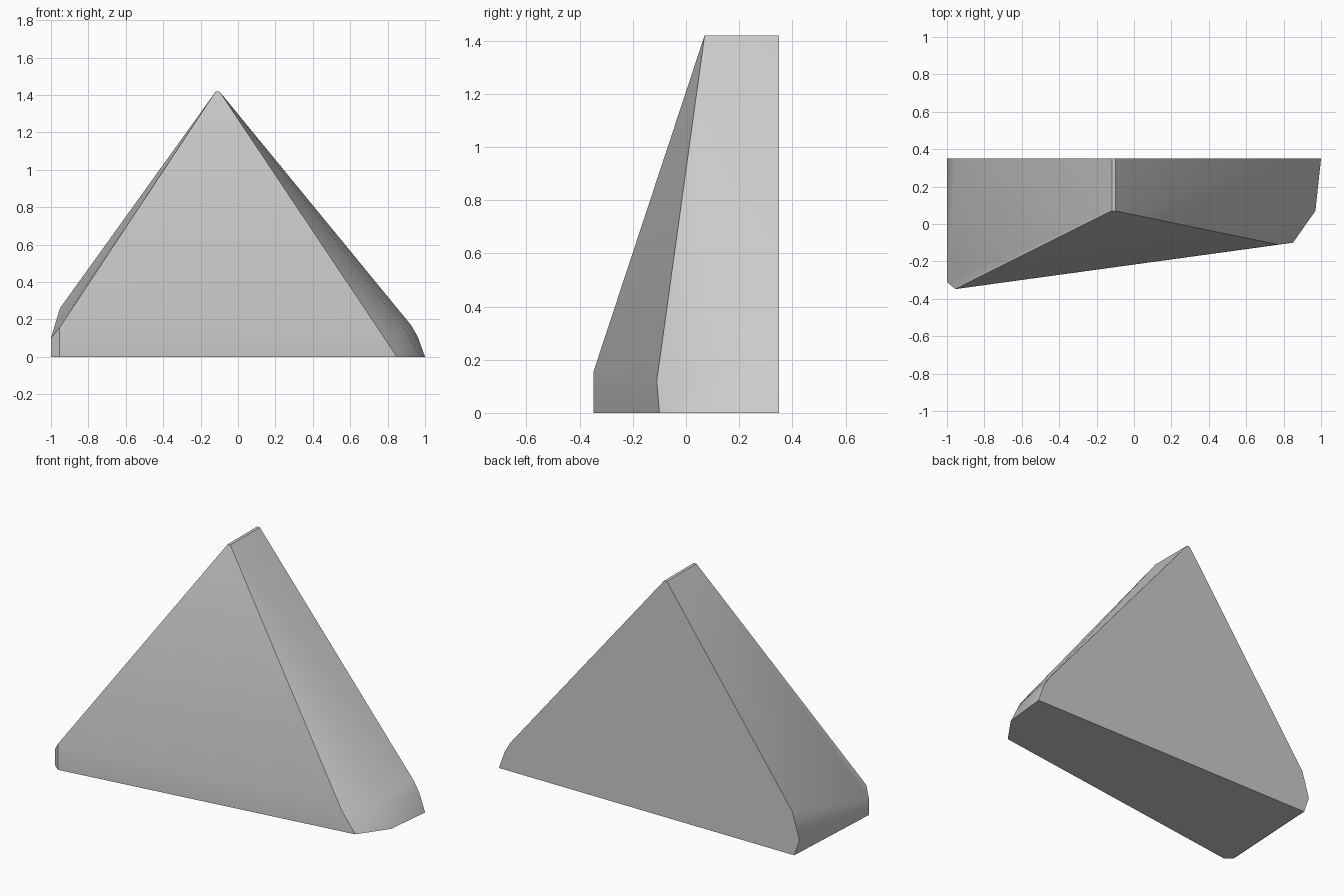
import bpy, bmesh, math

cube = bpy.data.objects.get("Cube")
if cube:
    bpy.data.objects.remove(cube, do_unlink=True)

# Single plain grey
grey = bpy.data.materials.new("plain grey")
grey.use_nodes = True
colour = (0.6, 0.6, 0.6, 1)
grey.diffuse_color = colour
grey.node_tree.nodes["Principled BSDF"].inputs["Base Color"].default_value = colour

# Flat triangular back outline, (x, z)
BACK_Y = 0.35
back_outline = [(-0.965, 0), (-1, 0.1), (-0.952, 0.26), (-0.118, 1.42),
                (-0.1, 1.42), (0.925, 0.17), (0.96, 0.11), (1, 0)]

# Leaning front: ridge end, left chamfered corner, right rounded corner
front_corners = [
    (-0.118, 0.07, 1.42), (-0.1, 0.07, 1.42),
    (-1, -0.31, 0), (-1, -0.31, 0.1),
    (-0.955, -0.348, 0), (-0.955, -0.348, 0.155),
    (0.85, -0.1, 0), (0.77, -0.11, 0.12),
    (0.97, 0.07, 0), (0.9, 0.07, 0.14),
]

# Wedge skinned over the back outline and front corners
bm = bmesh.new()
for x, z in back_outline:
    bm.verts.new((x, BACK_Y, z))
for corner in front_corners:
    bm.verts.new(corner)
hull = bmesh.ops.convex_hull(bm, input=bm.verts[:])
loose = {v for v in hull["geom_interior"] + hull["geom_unused"]
         if isinstance(v, bmesh.types.BMVert)}
bmesh.ops.delete(bm, geom=list(loose), context="VERTS")
bmesh.ops.dissolve_limit(bm, angle_limit=math.radians(0.5),
                         verts=bm.verts[:], edges=bm.edges[:])
bmesh.ops.recalc_face_normals(bm, faces=bm.faces[:])

mesh = bpy.data.meshes.new("wedge_block")
bm.to_mesh(mesh)
bm.free()
mesh.materials.append(grey)
wedge = bpy.data.objects.new("wedge_block", mesh)
bpy.context.collection.objects.link(wedge)

# Soft bends, crisp main edges
bpy.ops.object.select_all(action="DESELECT")
wedge.select_set(True)
bpy.context.view_layer.objects.active = wedge
bpy.ops.object.shade_smooth_by_angle(angle=math.radians(32))
